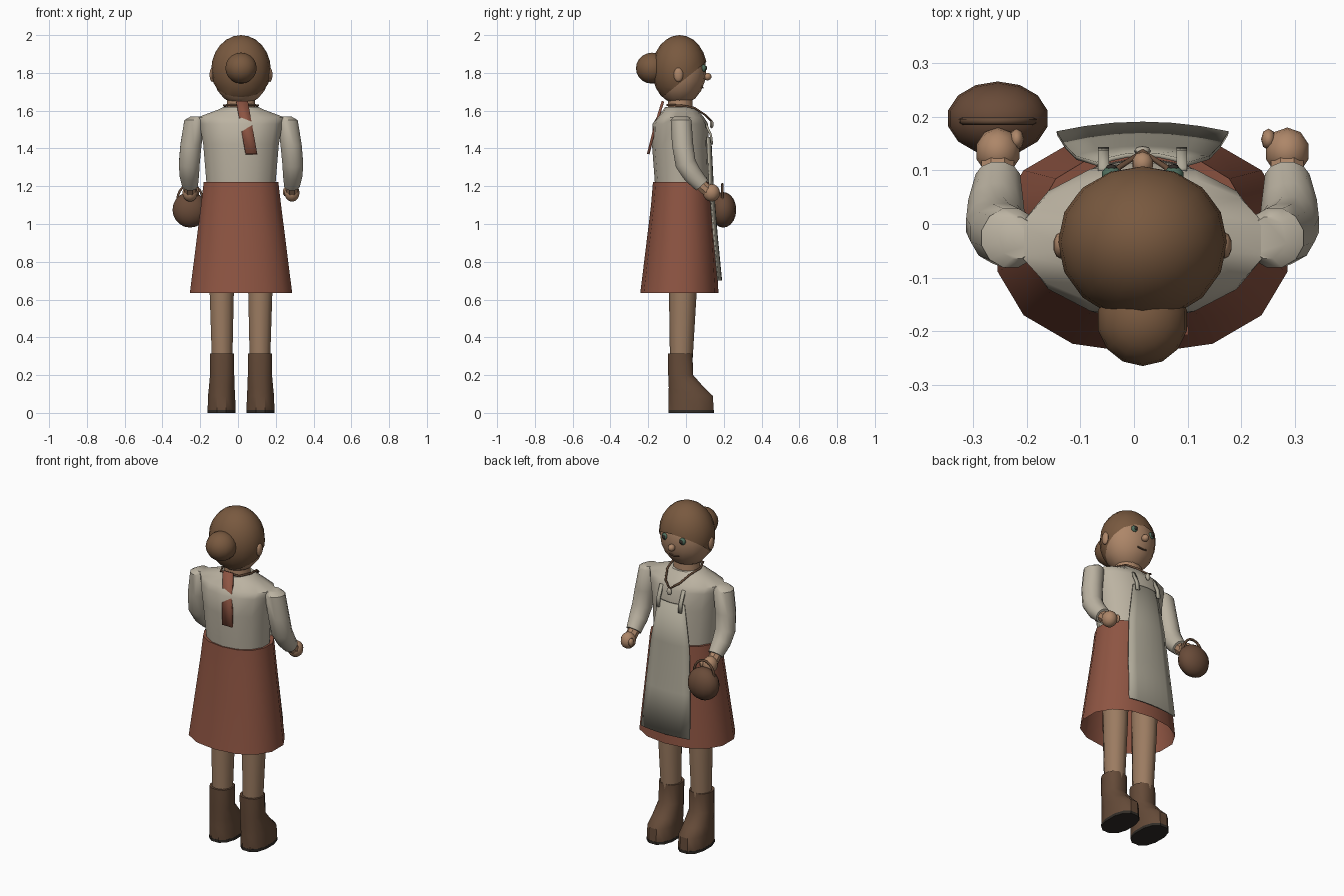
import bpy, bmesh, math
from mathutils import Vector, Matrix

if "Cube" in bpy.data.objects:
    bpy.data.objects.remove(bpy.data.objects["Cube"])

CX = 0.016  # body's own centre line (the basket shifts it off x = 0)


def material(name, rgb):
    m = bpy.data.materials.new(name)
    m.diffuse_color = (*rgb, 1)
    m.use_nodes = True
    m.node_tree.nodes["Principled BSDF"].inputs["Base Color"].default_value = m.diffuse_color
    return m


SKIN = material("skin", (0.42, 0.24, 0.14))
HAIR = material("hair", (0.19, 0.10, 0.05))
LINEN = material("linen", (0.50, 0.45, 0.36))
APRON = material("apron_cloth", (0.42, 0.39, 0.31))
RED = material("red_cloth", (0.27, 0.09, 0.055))
LEATHER = material("leather", (0.13, 0.07, 0.04))
WICKER = material("wicker", (0.14, 0.07, 0.04))
DARK = material("dark", (0.03, 0.025, 0.02))
GREEN = material("green", (0.08, 0.16, 0.11))
LEGS = material("stockings", (0.33, 0.20, 0.12))


def finish(name, bm, mat, angle=40):
    bmesh.ops.recalc_face_normals(bm, faces=bm.faces)
    me = bpy.data.meshes.new(name)
    bm.to_mesh(me)
    bm.free()
    ob = bpy.data.objects.new(name, me)
    bpy.context.collection.objects.link(ob)
    me.materials.append(mat)
    bpy.ops.object.select_all(action='DESELECT')
    ob.select_set(True)
    bpy.context.view_layer.objects.active = ob
    bpy.ops.object.shade_smooth_by_angle(angle=math.radians(angle))
    return ob


def loft(name, rings, mat, n=12, caps=(True, True), power=1.0):
    """Rings are (x, y, z, rx, ry, tilt about x in degrees)."""
    bm = bmesh.new()
    loops = []
    for x, y, z, rx, ry, tilt in rings:
        rot = Matrix.Rotation(math.radians(tilt), 3, 'X')
        loop = []
        for i in range(n):
            a = 2 * math.pi * (i + 0.5) / n
            c, s = math.cos(a), math.sin(a)
            p = Vector((rx * math.copysign(abs(c) ** power, c),
                        ry * math.copysign(abs(s) ** power, s), 0))
            loop.append(bm.verts.new(rot @ p + Vector((x, y, z))))
        loops.append(loop)
    for a, b in zip(loops, loops[1:]):
        for i in range(n):
            bm.faces.new((a[i], a[(i + 1) % n], b[(i + 1) % n], b[i]))
    for on, loop in zip(caps, (loops[0], loops[-1])):
        if on:
            bm.faces.new(loop)
    return finish(name, bm, mat)


def ball(name, loc, radii, mat, u=16, v=10, cut=None):
    bm = bmesh.new()
    bmesh.ops.create_uvsphere(bm, u_segments=u, v_segments=v, radius=1)
    bmesh.ops.scale(bm, vec=radii, verts=bm.verts)
    bmesh.ops.translate(bm, vec=loc, verts=bm.verts)
    if cut:
        bmesh.ops.bisect_plane(bm, geom=bm.verts[:] + bm.edges[:] + bm.faces[:],
                               plane_co=cut[0], plane_no=cut[1], clear_inner=True)
    return finish(name, bm, mat, 50)


def cord(name, pts, radius, mat, cyclic=False):
    cu = bpy.data.curves.new(name, 'CURVE')
    cu.dimensions = '3D'
    cu.bevel_depth = radius
    cu.bevel_resolution = 1
    cu.use_fill_caps = True
    sp = cu.splines.new('POLY')
    sp.points.add(len(pts) - 1)
    for p, co in zip(sp.points, pts):
        p.co = (*co, 1)
    sp.use_cyclic_u = cyclic
    ob = bpy.data.objects.new(name, cu)
    bpy.context.collection.objects.link(ob)
    cu.materials.append(mat)


def strip(name, rows, thick, mat, bow=0.0, cols=4):
    """Cloth panel; rows are (x, y, z, half width), bowed towards +y."""
    bm = bmesh.new()
    grid = []
    for x, y, z, w in rows:
        ts = [2 * i / cols - 1 for i in range(cols + 1)]
        grid.append([bm.verts.new((x + w * t, y - bow * t * t, z)) for t in ts])
    for a, b in zip(grid, grid[1:]):
        for i in range(cols):
            bm.faces.new((a[i], a[i + 1], b[i + 1], b[i]))
    ob = finish(name, bm, mat)
    mod = ob.modifiers.new("thickness", 'SOLIDIFY')
    mod.thickness = thick
    mod.offset = 0


# head, hair and bun
ball("head", (CX, -0.034, 1.812), (0.153, 0.141, 0.182), SKIN)
ball("hair_cap", (CX, -0.034, 1.815), (0.158, 0.146, 0.185), HAIR, 16, 12,
     ((0, 0.11, 1.86), (0, -0.22, 0.275)))
ball("hair_bun", (CX, -0.18, 1.825), (0.085, 0.085, 0.082), HAIR, 14, 10)
ball("nose", (CX, 0.113, 1.78), (0.02, 0.022, 0.02), SKIN, 10, 8)
cord("mouth", [(CX - 0.03, 0.086, 1.727), (CX, 0.09, 1.721),
               (CX + 0.03, 0.086, 1.727)], 0.004, LEATHER)
loft("neck", [(CX, -0.03, 1.56, 0.08, 0.07, 0), (CX, -0.03, 1.68, 0.075, 0.065, 0)], SKIN)

# blouse body
loft("blouse", [(CX, -0.02, 1.10, 0.178, 0.135, 0), (CX, -0.02, 1.22, 0.188, 0.145, 0),
                (CX, -0.03, 1.42, 0.205, 0.15, 0), (CX, -0.03, 1.53, 0.225, 0.147, 0),
                (CX, -0.03, 1.565, 0.235, 0.125, 0), (CX, -0.03, 1.605, 0.125, 0.09, 0),
                (CX, -0.03, 1.62, 0.095, 0.08, 0)], LINEN, 14)

# skirt, open at the hem
loft("skirt", [(CX, -0.02, 1.215, 0.15, 0.11, 0), (CX, -0.018, 1.222, 0.202, 0.157, 0),
               (CX, -0.02, 1.10, 0.217, 0.165, 0), (CX, -0.035, 0.635, 0.277, 0.207, 0)],
     RED, 14, (False, False), 0.9)

# apron with bib and short straps
strip("apron", [(CX, 0.13, 1.46, 0.085), (CX, 0.142, 1.22, 0.125),
                (CX, 0.163, 0.95, 0.145), (CX, 0.187, 0.70, 0.16)], 0.008, APRON, 0.018, 6)

# parts repeated on both sides
for s, side in ((-1, "left"), (1, "right")):
    X = lambda d: CX + s * d
    ball(f"{side}_ear", (X(0.153), -0.04, 1.79), (0.014, 0.025, 0.038), SKIN, 10, 8)
    ball(f"{side}_eye", (X(0.058), 0.092, 1.825), (0.019, 0.016, 0.02), GREEN, 10, 8)
    ball(f"{side}_pupil", (X(0.058), 0.104, 1.825), (0.011, 0.008, 0.012), DARK, 8, 6)
    strip(f"{side}_apron_strap", [(X(0.073), 0.10, 1.54, 0.01), (X(0.073), 0.132, 1.47, 0.01),
                                  (X(0.073), 0.138, 1.42, 0.01)], 0.012, APRON, 0, 1)
    # sleeve, bent forward at the elbow
    loft(f"{side}_sleeve", [
        (X(0.235), -0.026, 1.568, 0.035, 0.04, 0), (X(0.246), -0.026, 1.55, 0.056, 0.057, 0),
        (X(0.265), -0.018, 1.42, 0.058, 0.058, 4), (X(0.274), -0.002, 1.32, 0.057, 0.057, 20),
        (X(0.274), 0.035, 1.26, 0.053, 0.052, 36), (X(0.27), 0.085, 1.205, 0.043, 0.043, 42)],
        LINEN, 12)
    loft(f"{side}_wrist", [(X(0.27), 0.07, 1.215, 0.033, 0.033, 42),
                           (X(0.27), 0.115, 1.175, 0.033, 0.033, 42)], SKIN, 8)
    ball(f"{side}_hand", (X(0.27), 0.135, 1.165), (0.042, 0.045, 0.047), SKIN, 10, 8)
    ball(f"{side}_thumb", (X(0.235), 0.158, 1.17), (0.014, 0.02, 0.024), SKIN, 8, 6)
    # leg and boot
    loft(f"{side}_leg", [(X(0.103), -0.012, 0.95, 0.074, 0.08, 0),
                         (X(0.102), -0.017, 0.63, 0.067, 0.073, 0),
                         (X(0.10), -0.025, 0.28, 0.057, 0.06, 0)], LEGS, 10)
    loft(f"{side}_boot", [(X(0.10), -0.03, 0.315, 0.066, 0.066, 0),
                          (X(0.10), -0.028, 0.20, 0.066, 0.068, 0),
                          (X(0.102), 0.002, 0.135, 0.07, 0.096, 0),
                          (X(0.103), 0.025, 0.09, 0.074, 0.121, 0),
                          (X(0.103), 0.027, 0.015, 0.076, 0.123, 0)], LEATHER, 12, power=0.85)
    loft(f"{side}_sole", [(X(0.103), 0.027, 0.016, 0.077, 0.124, 0),
                          (X(0.103), 0.027, 0.0, 0.077, 0.124, 0)], DARK, 12, power=0.85)

# ribbon hanging from the hair
strip("hair_ribbon", [(CX + 0.005, -0.122, 1.65, 0.031), (CX + 0.03, -0.165, 1.51, 0.031),
                      (CX + 0.055, -0.20, 1.37, 0.031)], 0.014, RED, 0, 2)

# necklace cord and pendant
half = [(0.06, -0.10, 1.63), (0.09, -0.03, 1.628), (0.075, 0.045, 1.615), (0.045, 0.105, 1.575)]
cord("necklace", [(CX + x, y, z) for x, y, z in half] + [(CX, 0.135, 1.545)]
     + [(CX - x, y, z) for x, y, z in reversed(half)], 0.006, LEATHER, True)
ball("pendant", (CX, 0.136, 1.528), (0.016, 0.01, 0.022), LINEN, 8, 6)

# round basket and its arched handle
ball("basket", (-0.254, 0.197, 1.075), (0.095, 0.069, 0.094), WICKER, 14, 10)
arc = [math.pi * i / 10 for i in range(11)]
cord("basket_handle", [(-0.254 + 0.067 * math.cos(a), 0.192, 1.125 + 0.085 * math.sin(a))
                       for a in arc], 0.007, LEATHER)
